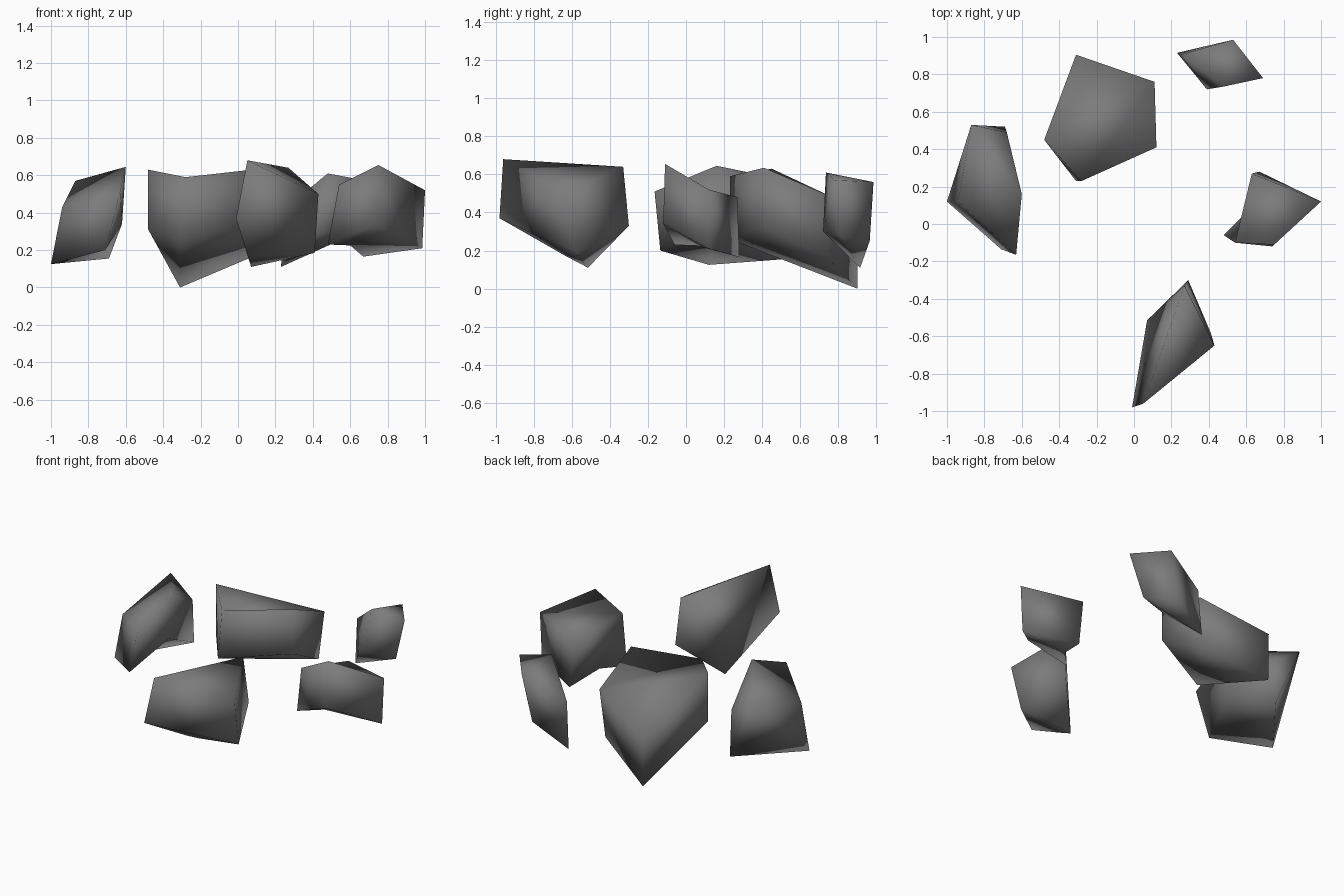
import bpy
import bmesh

# Remove the default cube
default = bpy.data.objects.get("Cube")
if default:
    bpy.data.objects.remove(default, do_unlink=True)

# One grey stone material shared by every rock
STONE = (0.2, 0.2, 0.2, 1.0)
stone = bpy.data.materials.new("stone grey")
stone.use_nodes = True
stone.diffuse_color = STONE
for node in stone.node_tree.nodes:
    if node.type == "BSDF_PRINCIPLED":
        node.inputs["Base Color"].default_value = STONE
        node.inputs["Roughness"].default_value = 0.9


def make_rock(name, corners, faces=""):
    """Build a smooth low-poly rock from its corners.

    Convex rocks are wrapped in a hull. Rocks with a hollow side list their
    faces as words, where each letter stands for a corner (a is the first).
    """
    bm = bmesh.new()
    verts = [bm.verts.new(corner) for corner in corners]
    if faces:
        for word in faces.split():
            bm.faces.new([verts[ord(letter) - ord("a")] for letter in word])
    else:
        result = bmesh.ops.convex_hull(bm, input=verts)
        inside = [item for item in result["geom_interior"]
                  if isinstance(item, bmesh.types.BMVert)]
        bmesh.ops.delete(bm, geom=inside, context="VERTS")
    bmesh.ops.recalc_face_normals(bm, faces=bm.faces[:])
    for face in bm.faces:
        face.smooth = True
    mesh = bpy.data.meshes.new(name)
    bm.to_mesh(mesh)
    bm.free()
    mesh.materials.append(stone)
    rock = bpy.data.objects.new(name, mesh)
    bpy.context.scene.collection.objects.link(rock)
    return rock


# Long rock on the -x side, with a notch in its underside
make_rock("right_rock", [
    (-1, .12, .125), (-.94, .12, .43), (-.87, .53, .57),
    (-.6, .16, .645), (-.63, -.165, .51), (-.71, -.135, .2),
    (-.69, .52, .155), (-.62, .15, .34), (-.68, .49, .455),
], "abc acg cig bcd bde cdi dih igh dhe ehf befa afh ahg")

# Largest rock at the back: a five-sided block with a low rear tip
make_rock("large_back_rock", [
    (-.31, .9, 0), (-.48, .45, .63), (-.48, .45, .31),
    (-.31, .23, .26), (-.28, .23, .59), (.12, .41, .635),
    (.11, .76, .485), (.08, .74, .165), (-.31, .905, .32),
    (.12, .41, .335),
], "efg egb bgi biac bcde edjf fjhg ghai djh cda dha")

# Small slanted rock in the back corner
make_rock("small_back_rock", [
    (.69, .78, .57), (.48, .735, .61), (.25, .905, .42),
    (.53, .985, .56), (.605, .81, .28), (.39, .72, .3),
    (.23, .915, .11), (.465, .965, .25),
])

# Wedge-shaped rock at the front
make_rock("front_rock", [
    (.05, -.96, .68), (-.01, -.98, .37), (.07, -.515, .11),
    (.29, -.3, .33), (.27, -.33, .64), (.43, -.65, .5),
    (.41, -.58, .185), (.06, -.63, .17),
])

# Rock on the +x side, hollowed on its inner flank
make_rock("left_rock", [
    (1, .12, .52), (.985, .12, .21), (.75, -.11, .655),
    (.54, -.1, .55), (.48, -.06, .23), (.67, .28, .165),
    (.63, .27, .48), (.74, -.12, .34), (.6, .06, .225),
], "agdc dehc chba abfg gfd fid die eih hib bif")
